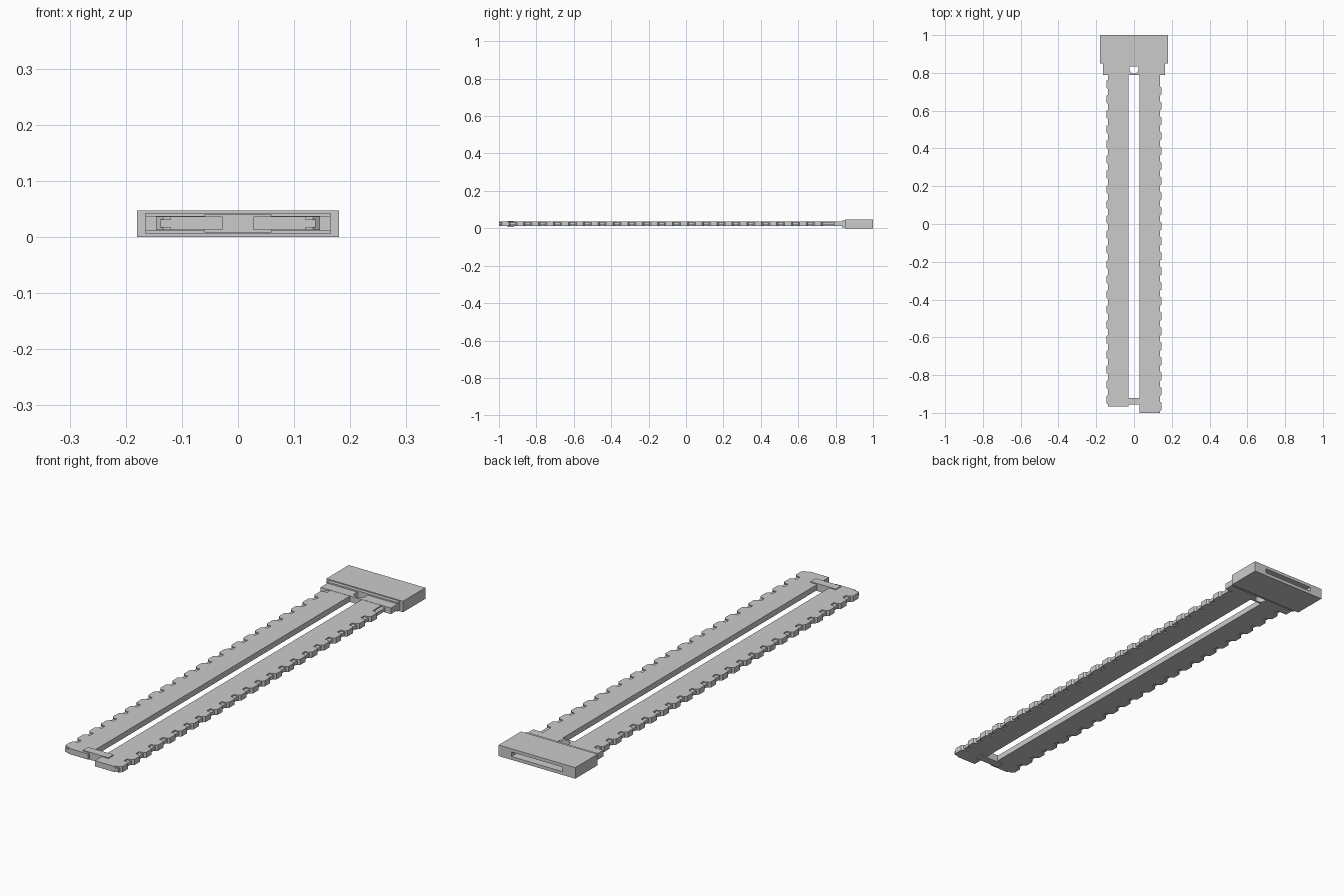
import bpy, bmesh, math

if "Cube" in bpy.data.objects:
    bpy.data.objects.remove(bpy.data.objects["Cube"])


def prism(name, pts, z0, z1):
    """Extrude an xy outline between two heights."""
    bm = bmesh.new()
    f = bm.faces.new([bm.verts.new((x, y, z0)) for x, y in pts])
    top = bmesh.ops.extrude_face_region(bm, geom=[f])
    for v in top["geom"]:
        if isinstance(v, bmesh.types.BMVert):
            v.co.z = z1
    bmesh.ops.recalc_face_normals(bm, faces=bm.faces)
    me = bpy.data.meshes.new(name)
    bm.to_mesh(me)
    bm.free()
    ob = bpy.data.objects.new(name, me)
    bpy.context.collection.objects.link(ob)
    return ob


def box(name, x0, x1, y0, y1, z0, z1):
    return prism(name, [(x0, y0), (x1, y0), (x1, y1), (x0, y1)], z0, z1)


def cut(ob, cutter):
    m = ob.modifiers.new("cut", "BOOLEAN")
    m.object = cutter
    m.solver = "EXACT"
    cutter.hide_render = True
    cutter.hide_set(True)


# emitter block with a slot in its back face
block = box("end_block", -0.18, 0.18, 0.85, 1.0, 0, 0.047)
cut(block, box("slot_cutter", -0.12, 0.12, 0.9, 1.1, 0.014, 0.033))

# stepped collar, with a hole in the thin step
box("collar_thick", -0.165, 0.165, 0.835, 0.85, 0.005, 0.043)
collar = box("collar_thin", -0.165, 0.165, 0.79, 0.835, 0.011, 0.037)
ring = [(0.025 * math.cos(i * math.pi / 8), 0.822 + 0.025 * math.sin(i * math.pi / 8)) for i in range(16)]
cut(collar, prism("hole_cutter", ring, -0.1, 0.1))

# two flat rails, the right one longer, each with a toothed outer edge
PITCH, COUNT = 0.0795, 22
for side, s, end in (("left", -1, -0.965), ("right", 1, -1.0)):
    prism(side + "_rail", [(s * 0.028, end), (s * 0.12, end), (s * 0.12, 0.79), (s * 0.028, 0.79)], 0.012, 0.036)
    prism(side + "_edge_core", [(s * 0.11, end), (s * 0.138, end), (s * 0.138, 0.79), (s * 0.11, 0.79)], 0.017, 0.031)
    for i in range(COUNT):
        y = end + 0.035 + i * PITCH
        outline = [(0.115, y - 0.028), (0.134, y - 0.028), (0.146, y - 0.018),
                   (0.146, y + 0.018), (0.134, y + 0.028), (0.115, y + 0.028)]
        prism(f"{side}_tooth_{i + 1}", [(s * px, py) for px, py in outline], 0.012, 0.036)

# bridge bar joining the rails near the tip
box("tip_bridge", -0.06, 0.06, -0.955, -0.92, 0.008, 0.04)
